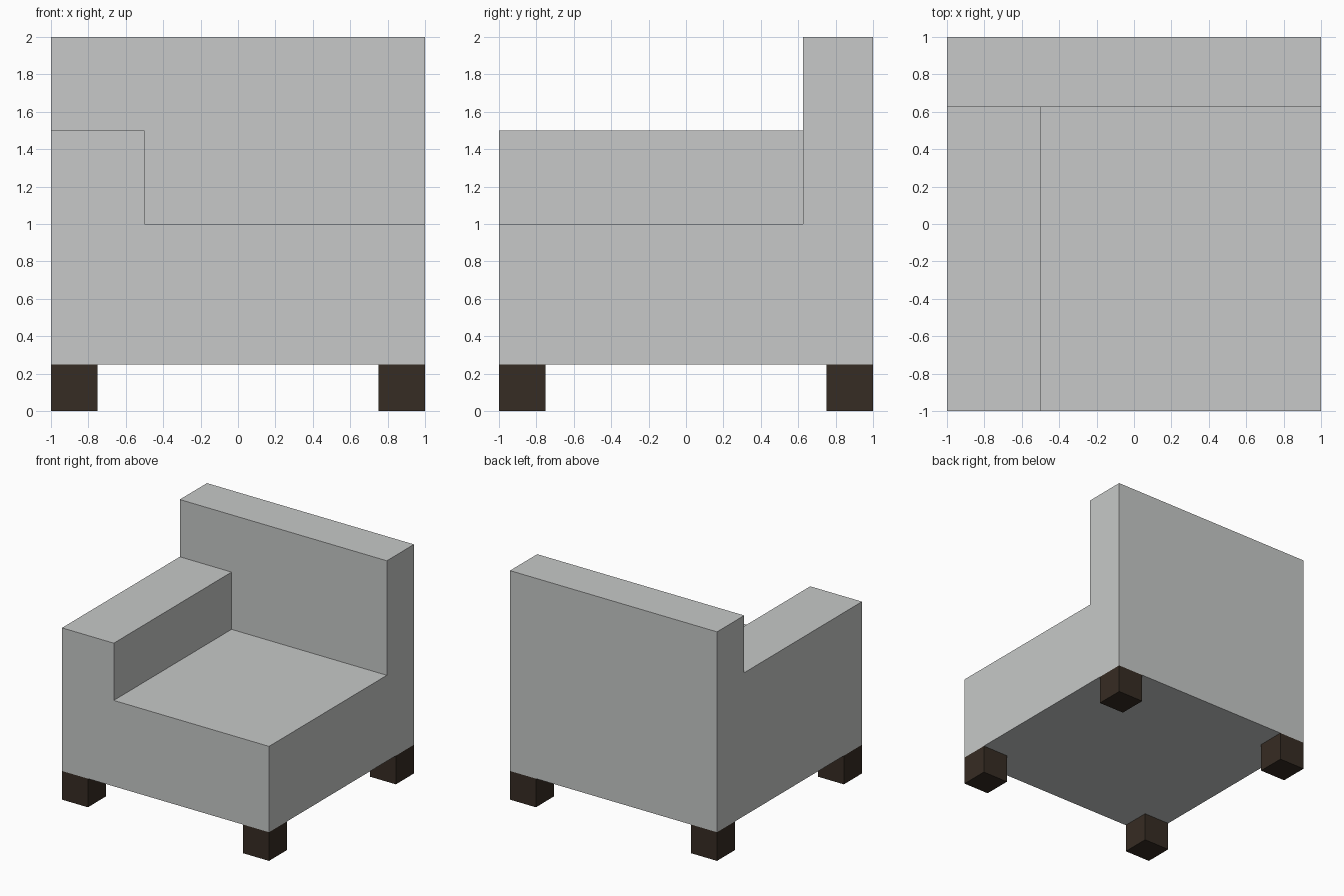
import bpy
from mathutils import Matrix, Vector

if "Cube" in bpy.data.objects:
    bpy.data.objects.remove(bpy.data.objects["Cube"])


def material(name, rgb):
    mat = bpy.data.materials.new(name)
    mat.diffuse_color = (*rgb, 1)
    mat.use_nodes = True
    mat.node_tree.nodes["Principled BSDF"].inputs["Base Color"].default_value = mat.diffuse_color
    return mat


def box(name, low, high, mat=None):
    """Axis-aligned box between two corners."""
    low, high = Vector(low), Vector(high)
    bpy.ops.mesh.primitive_cube_add(size=1)
    obj = bpy.context.object
    obj.name = obj.data.name = name
    obj.data.transform(Matrix.Translation((low + high) / 2)
                       @ Matrix.Diagonal((*(high - low), 1)))
    if mat:
        obj.data.materials.append(mat)
    return obj


grey = material("light grey fabric", (0.571, 0.584, 0.578))
brown = material("dark brown wood", (0.037, 0.025, 0.017))

BACK_FRONT = 0.625   # front face of the backrest
ARM_INNER = -0.5     # inner face of the single armrest
BASE, SEAT, ARM, TOP = 0.25, 1.0, 1.5, 2.0

# Upholstered body: one block, carved down to the armrest and seat heights
body = box("upholstered_body", (-1, -1, BASE), (1, 1, TOP), grey)
cutters = [
    box("armrest_cutter", (-1.5, -1.5, ARM), (1.5, BACK_FRONT, TOP + 0.5)),
    box("seat_cutter", (ARM_INNER, -1.5, SEAT), (1.5, BACK_FRONT, TOP + 0.5)),
]
for cutter in cutters:
    cutter.hide_render = True
    mod = body.modifiers.new(cutter.name, 'BOOLEAN')
    mod.operation = 'DIFFERENCE'
    mod.solver = 'EXACT'
    mod.object = cutter

# Bake the carving, then drop the cutters
bpy.context.view_layer.objects.active = body
for mod in list(body.modifiers):
    bpy.ops.object.modifier_apply(modifier=mod.name)
for cutter in cutters:
    bpy.data.objects.remove(cutter)

# Four square legs flush with the corners
for y, depth in ((-1, "front"), (0.75, "back")):
    for x, side in ((-1, "left"), (0.75, "right")):
        box(f"{depth}_{side}_leg", (x, y, 0), (x + 0.25, y + 0.25, BASE), brown)
